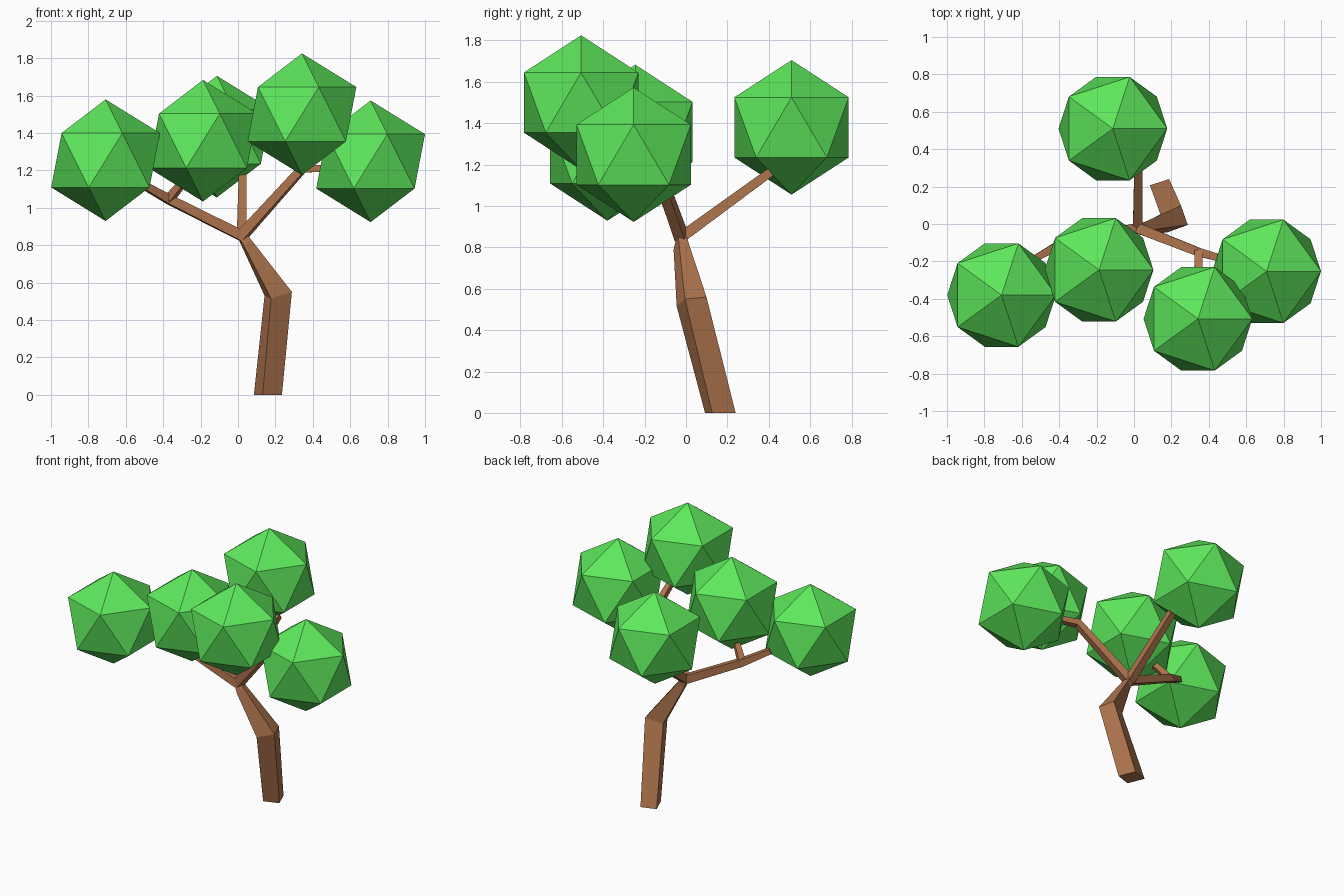
import bpy, bmesh
from mathutils import Vector

if "Cube" in bpy.data.objects:
    bpy.data.objects.remove(bpy.data.objects["Cube"])


def material(name, rgb):
    m = bpy.data.materials.new(name)
    m.diffuse_color = (*rgb, 1)
    m.use_nodes = True
    m.node_tree.nodes["Principled BSDF"].inputs["Base Color"].default_value = m.diffuse_color
    return m


BARK = material("bark brown", (0.43, 0.178, 0.076))
LEAF = material("leaf green", (0.11, 0.8, 0.105))


def finish(name, bm, mat):
    bmesh.ops.recalc_face_normals(bm, faces=bm.faces)
    me = bpy.data.meshes.new(name)
    bm.to_mesh(me)
    bm.free()
    me.materials.append(mat)
    ob = bpy.data.objects.new(name, me)
    bpy.context.collection.objects.link(ob)
    return ob


def loft(name, rings, mat):
    """Join four-cornered rings into a closed square tube."""
    bm = bmesh.new()
    rows = [[bm.verts.new(p) for p in ring] for ring in rings]
    for a, b in zip(rows, rows[1:]):
        for i in range(4):
            j = (i + 1) % 4
            bm.faces.new((a[i], a[j], b[j], b[i]))
    bm.faces.new(rows[0])
    bm.faces.new(rows[-1])
    return finish(name, bm, mat)


def branch(name, path, widths):
    """Tapered square tube along a path of points."""
    pts = [Vector(p) for p in path]
    rings = []
    for i, (p, w) in enumerate(zip(pts, widths)):
        d = Vector()
        if i > 0:
            d += (p - pts[i - 1]).normalized()
        if i < len(pts) - 1:
            d += (pts[i + 1] - p).normalized()
        d.normalize()
        s = d.cross(Vector((0, 0, 1))).normalized() * w / 2
        u = s.cross(d).normalized() * w / 2
        rings.append([p + s + u, p - s + u, p - s - u, p + s - u])
    return loft(name, rings, BARK)


# Bent trunk, tapering into the fork
loft("trunk", [
    [(0.132, 0.092, 0), (0.235, 0.127, 0), (0.188, 0.24, 0), (0.085, 0.207, 0)],
    [(0.177, -0.045, 0.515), (0.288, -0.005, 0.55),
     (0.251, 0.099, 0.56), (0.142, 0.052, 0.53)],
    [(0.035, -0.06, 0.79), (0.07, -0.035, 0.83),
     (0.055, 0.01, 0.83), (0.022, -0.01, 0.79)],
    [(0.00, -0.045, 0.85), (0.035, -0.04, 0.875),
     (0.03, 0.005, 0.875), (-0.005, 0.0, 0.85)],
], BARK)

# Branches: three from the fork, two of them splitting once more
FORK = (0.02, -0.022, 0.85)
LEFT = (-0.37, -0.095, 1.045)
RIGHT = (0.345, -0.15, 1.21)
branch("back_branch", [FORK, (0.025, 0.41, 1.165)], [0.052, 0.042])
branch("left_branch", [FORK, LEFT, (-0.53, -0.185, 1.135)], [0.055, 0.048, 0.036])
branch("left_twig", [LEFT, (-0.295, -0.145, 1.135)], [0.044, 0.036])
branch("right_branch", [FORK, RIGHT, (0.49, -0.19, 1.21)], [0.055, 0.046, 0.036])
branch("right_twig", [RIGHT, (0.345, -0.33, 1.33)], [0.044, 0.036])

# Foliage balls
CENTRES = [(-0.708, -0.38, 1.254), (-0.187, -0.245, 1.358),
           (-0.113, 0.51, 1.38), (0.342, -0.507, 1.5), (0.709, -0.253, 1.248)]
for n, c in enumerate(CENTRES, 1):
    bm = bmesh.new()
    bmesh.ops.create_icosphere(bm, subdivisions=1, radius=0.325)
    finish(f"foliage_{n}", bm, LEAF).location = c
